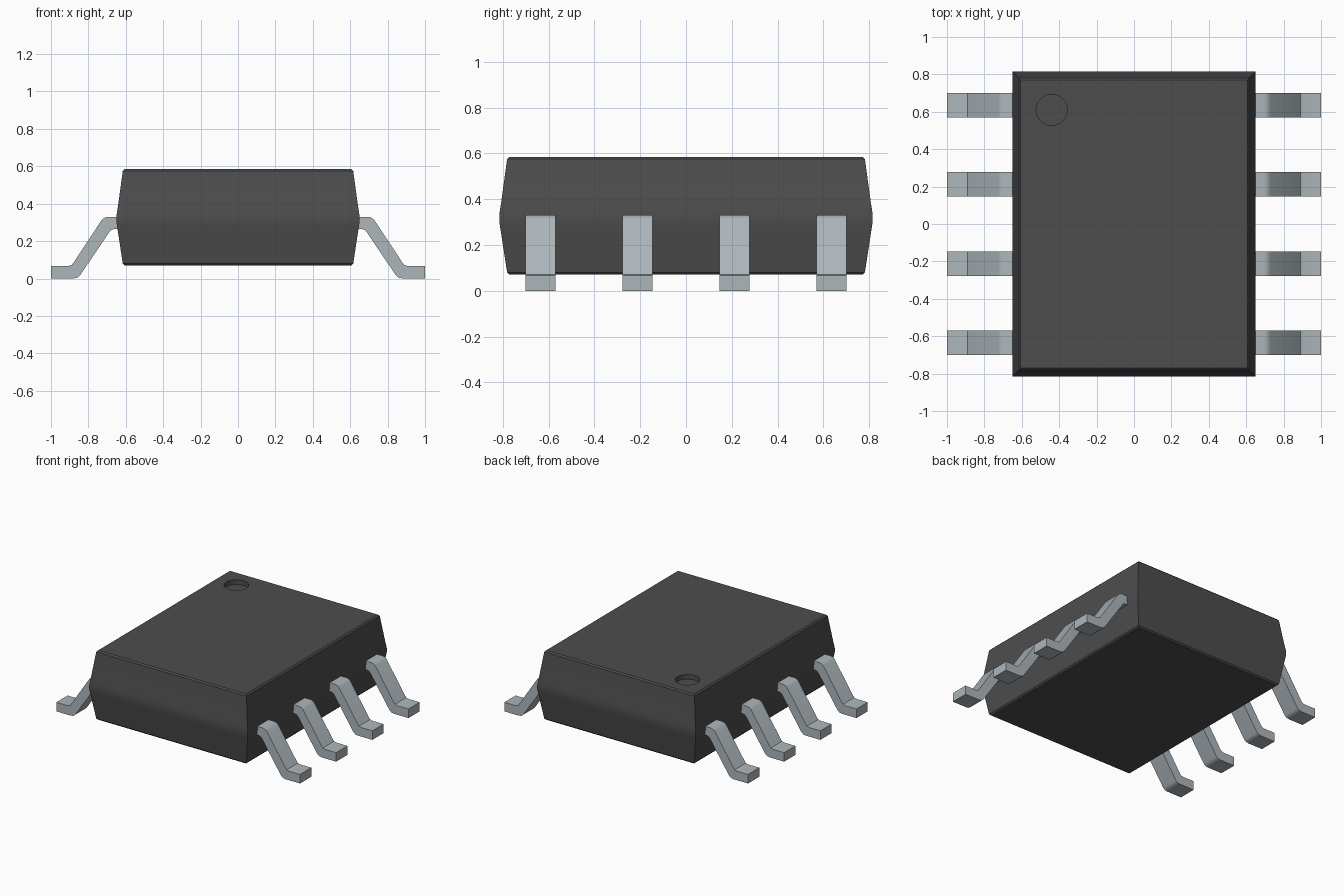
import bpy
import bmesh
import math

cube = bpy.data.objects.get("Cube")
if cube:
    bpy.data.objects.remove(cube, do_unlink=True)


def make_material(name, rgb, metallic=0.0):
    mat = bpy.data.materials.new(name)
    mat.use_nodes = True
    mat.diffuse_color = (*rgb, 1)
    bsdf = mat.node_tree.nodes["Principled BSDF"]
    bsdf.inputs["Base Color"].default_value = (*rgb, 1)
    bsdf.inputs["Roughness"].default_value = 0.6
    return mat


dark_plastic = make_material("dark grey plastic", (0.075, 0.075, 0.075))
lead_metal = make_material("pale grey metal", (0.42, 0.47, 0.50))


def loft(name, sections, mat):
    """Skin equal-length loops of points into a closed solid."""
    bm = bmesh.new()
    loops = [[bm.verts.new(p) for p in sec] for sec in sections]
    n = len(loops[0])
    for a, b in zip(loops, loops[1:]):
        for i in range(n):
            j = (i + 1) % n
            bm.faces.new((a[i], a[j], b[j], b[i]))
    bm.faces.new(loops[0])
    bm.faces.new(loops[-1])
    bmesh.ops.recalc_face_normals(bm, faces=bm.faces)
    mesh = bpy.data.meshes.new(name)
    bm.to_mesh(mesh)
    bm.free()
    mesh.materials.append(mat)
    obj = bpy.data.objects.new(name, mesh)
    bpy.context.collection.objects.link(obj)
    return obj


def activate(obj):
    bpy.ops.object.select_all(action='DESELECT')
    obj.select_set(True)
    bpy.context.view_layer.objects.active = obj


def smooth(obj, degrees):
    activate(obj)
    bpy.ops.object.shade_smooth_by_angle(angle=math.radians(degrees))


# Package body: tapered above and below a softly rounded waist
HALF_X, HALF_Y = 0.65, 0.815
body_profile = [  # (height, inset from the waist)
    (0.07, 0.044), (0.08, 0.034), (0.25, 0.008), (0.28, 0.003), (0.305, 0.0),
    (0.33, 0.0), (0.355, 0.003), (0.385, 0.008), (0.575, 0.034), (0.585, 0.044),
]
rings = []
for z, inset in body_profile:
    x, y = HALF_X - inset, HALF_Y - inset
    rings.append([(-x, -y, z), (x, -y, z), (x, y, z), (-x, y, z)])
body = loft("package_body", rings, dark_plastic)

# Round orientation dimple sunk into the top
bpy.ops.mesh.primitive_cylinder_add(vertices=48, radius=0.083, depth=0.2,
                                    location=(-0.44, 0.61, 0.55 + 0.1))
cutter = bpy.context.object
cutter.name = "dimple_cutter"
cutter.hide_render = True
cutter.data.materials.append(dark_plastic)
cut = body.modifiers.new("dimple", 'BOOLEAN')
cut.operation = 'DIFFERENCE'
cut.solver = 'EXACT'
cut.object = cutter
activate(body)
bpy.ops.object.modifier_apply(modifier=cut.name)
bpy.data.objects.remove(cutter, do_unlink=True)
smooth(body, 25)

# Gull-wing lead profile in x and z, starting just inside the body
lead_profile = [
    (0.60, 0.33), (0.695, 0.33), (0.713, 0.326), (0.728, 0.314),
    (0.878, 0.087), (0.890, 0.072), (0.908, 0.067), (1.0, 0.067),
    (1.0, 0.0), (0.882, 0.0), (0.860, 0.004), (0.845, 0.016),
    (0.688, 0.248), (0.677, 0.260), (0.662, 0.265), (0.60, 0.265),
]
LEAD_HALF_WIDTH = 0.066
LEAD_PITCH = 0.4235

# Four leads on each side
for side, label in ((1, "left"), (-1, "right")):
    for i in range(4):
        y = (i - 1.5) * LEAD_PITCH
        ends = [[(side * px, y + dy, pz) for px, pz in lead_profile]
                for dy in (-LEAD_HALF_WIDTH, LEAD_HALF_WIDTH)]
        lead = loft(f"{label}_lead_{i + 1}", ends, lead_metal)
        smooth(lead, 35)
